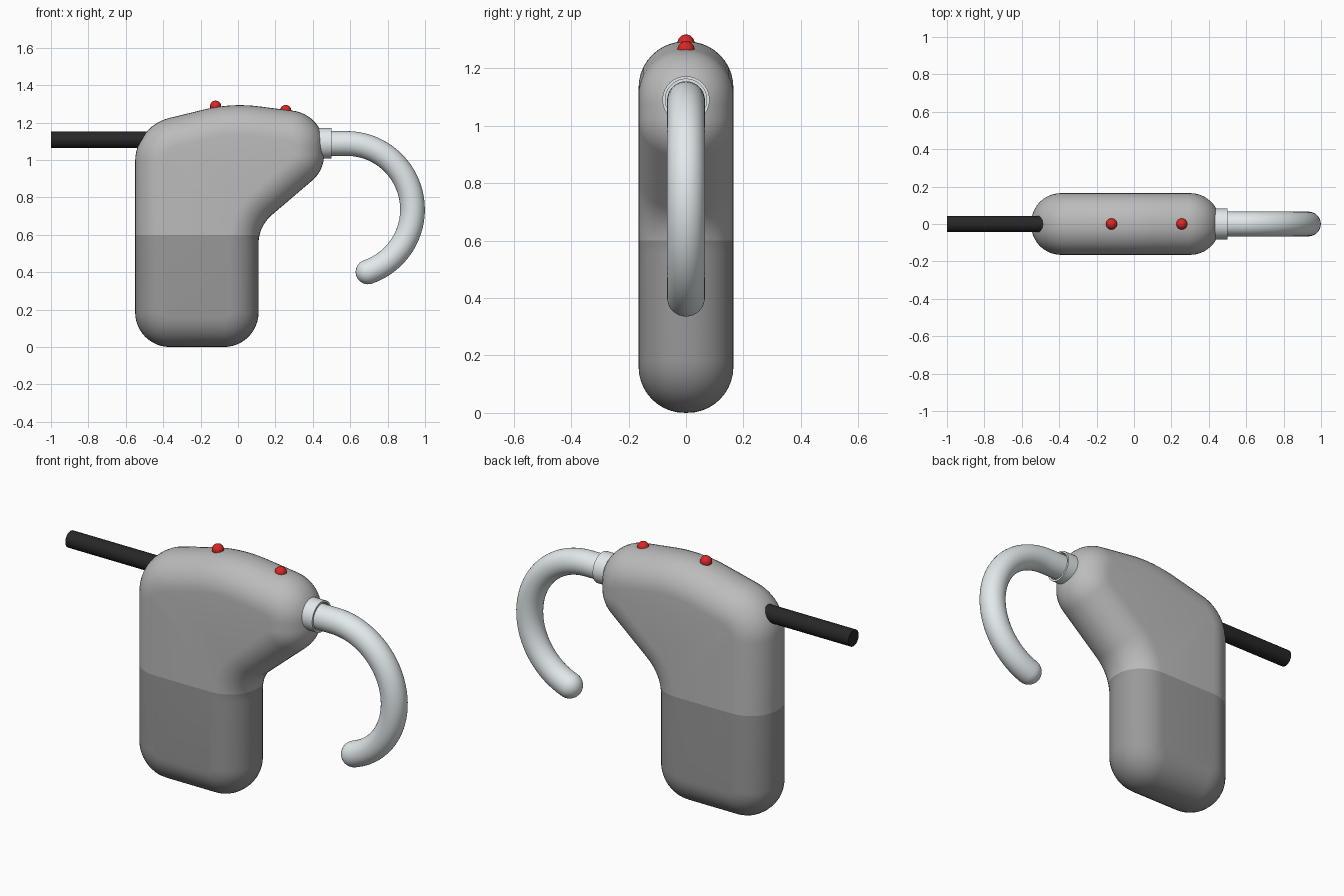
import bpy, bmesh, math
from mathutils import Vector

if "Cube" in bpy.data.objects:
    bpy.data.objects.remove(bpy.data.objects["Cube"])


def paint(ob, name, rgb):
    mat = bpy.data.materials.get(name) or bpy.data.materials.new(name)
    mat.diffuse_color = (*rgb, 1)
    mat.use_nodes = True
    mat.node_tree.nodes["Principled BSDF"].inputs["Base Color"].default_value = mat.diffuse_color
    ob.data.materials.append(mat)


def finish(bm, name):
    bmesh.ops.recalc_face_normals(bm, faces=bm.faces)
    me = bpy.data.meshes.new(name)
    bm.to_mesh(me)
    bm.free()
    ob = bpy.data.objects.new(name, me)
    bpy.context.collection.objects.link(ob)
    bpy.ops.object.select_all(action='DESELECT')
    ob.select_set(True)
    bpy.context.view_layer.objects.active = ob
    bpy.ops.object.shade_smooth_by_angle(angle=math.radians(35))
    return ob


# Side outline: sharp corners (x, z) with their fillet radius, counter-clockwise
CORNERS = [(-.55, 0, .185), (.11, 0, .185), (.11, .645, .2), (.46, .944, .18),
           (.46, 1.242, .19), (-.035, 1.305, .8), (-.55, 1.18, .24)]
ROUND, HALF = .16, .165
STEPS = 12


def outline(inset):
    pts = []
    for i, (x, z, r) in enumerate(CORNERS):
        p = Vector((x, z))
        a = (p - Vector(CORNERS[i - 1][:2])).normalized()
        b = (Vector(CORNERS[(i + 1) % len(CORNERS)][:2]) - p).normalized()
        turn = math.atan2(a.x * b.y - a.y * b.x, a.dot(b))
        side = 1 if turn > 0 else -1
        start = p - a * r * math.tan(abs(turn) / 2)
        centre = start + Vector((-a.y, a.x)) * r * side
        out = Vector((a.y, -a.x))
        ang = math.atan2(out.y, out.x)
        for k in range(STEPS + 1):
            t = ang + turn * k / STEPS
            n = Vector((math.cos(t), math.sin(t)))
            pts.append(centre + n * (r * side - inset))
    return pts


def body_part(name, keep_top):
    bm = bmesh.new()
    rings = []
    for k in range(-10, 11):
        t = math.pi / 2 * k / 10
        y = ROUND * math.sin(t) + math.copysign(HALF - ROUND, k) * (k != 0)
        rings.append([bm.verts.new((p.x, y, p.y))
                      for p in outline(ROUND * (1 - math.cos(t)))])
    n = len(rings[0])
    for r0, r1 in zip(rings, rings[1:]):
        for i in range(n):
            j = (i + 1) % n
            bm.faces.new((r0[i], r0[j], r1[j], r1[i]))
    bm.faces.new(rings[0])
    bm.faces.new(rings[-1])
    # Cut at the seam between the case and the battery
    bmesh.ops.bisect_plane(bm, geom=bm.verts[:] + bm.edges[:] + bm.faces[:],
                           plane_co=(0, 0, .6), plane_no=(0, 0, 1),
                           clear_inner=keep_top, clear_outer=not keep_top)
    bmesh.ops.holes_fill(bm, edges=[e for e in bm.edges if e.is_boundary], sides=0)
    return finish(bm, name)


def lathe_x(name, profile, z0, n=40):
    """Revolve (x, radius) points about a line along x at height z0."""
    bm = bmesh.new()
    rings = []
    for x, r in profile:
        rings.append([bm.verts.new((x, r * math.cos(2 * math.pi * i / n),
                                    z0 + r * math.sin(2 * math.pi * i / n)))
                      for i in range(n)])
    for r0, r1 in zip(rings, rings[1:]):
        for i in range(n):
            j = (i + 1) % n
            bm.faces.new((r0[i], r0[j], r1[j], r1[i]))
    bm.faces.new(rings[0])
    bm.faces.new(rings[-1])
    return finish(bm, name)


# Upper case and battery
paint(body_part("upper_case", True), "case_grey", (.5, .5, .5))
paint(body_part("battery", False), "battery_grey", (.32, .32, .32))

# Collar and cable
collar = lathe_x("hook_collar", [(.40, .082), (.50, .082), (.50, .072), (.46, .072)], 1.09)
paint(collar, "pale_plastic", (.76, .82, .84))
cable = lathe_x("cable", [(-1, .044), (-.42, .044)], 1.108)
paint(cable, "black", (.02, .02, .02))

# Ear hook: straight stub, circular arc, hemispherical tip
TUBE = .066
path = [(Vector((.42, 1.088)), TUBE), (Vector((.5, 1.088)), TUBE)]
c, R = Vector((.58, .735)), .353
for k in range(41):
    t = math.radians(90 - 161 * k / 40)
    path.append((c + R * Vector((math.cos(t), math.sin(t))), TUBE))
end = path[-1][0]
direction = Vector((math.sin(t), -math.cos(t)))
for k in range(1, 9):
    s = math.pi / 2 * k / 8
    path.append((end + direction * TUBE * math.sin(s), max(TUBE * math.cos(s), .0005)))
bm = bmesh.new()
rings = []
for i, (p, r) in enumerate(path):
    d = (path[min(i + 1, len(path) - 1)][0] - path[max(i - 1, 0)][0]).normalized()
    rings.append([bm.verts.new((p.x - d.y * r * math.cos(a), r * math.sin(a),
                                p.y + d.x * r * math.cos(a)))
                  for a in (2 * math.pi * q / 32 for q in range(32))])
for r0, r1 in zip(rings, rings[1:]):
    for i in range(32):
        j = (i + 1) % 32
        bm.faces.new((r0[i], r0[j], r1[j], r1[i]))
bm.faces.new(rings[0])
bm.faces.new(rings[-1])
paint(finish(bm, "ear_hook"), "pale_plastic", (.76, .82, .84))

# Red microphone dots
for name, x, z in (("rear_dot", -.12, 1.287), ("front_dot", .255, 1.264)):
    bm = bmesh.new()
    bmesh.ops.create_uvsphere(bm, u_segments=24, v_segments=16, radius=.03)
    bmesh.ops.translate(bm, verts=bm.verts, vec=(x, 0, z))
    paint(finish(bm, name), "red", (.7, .02, .02))
